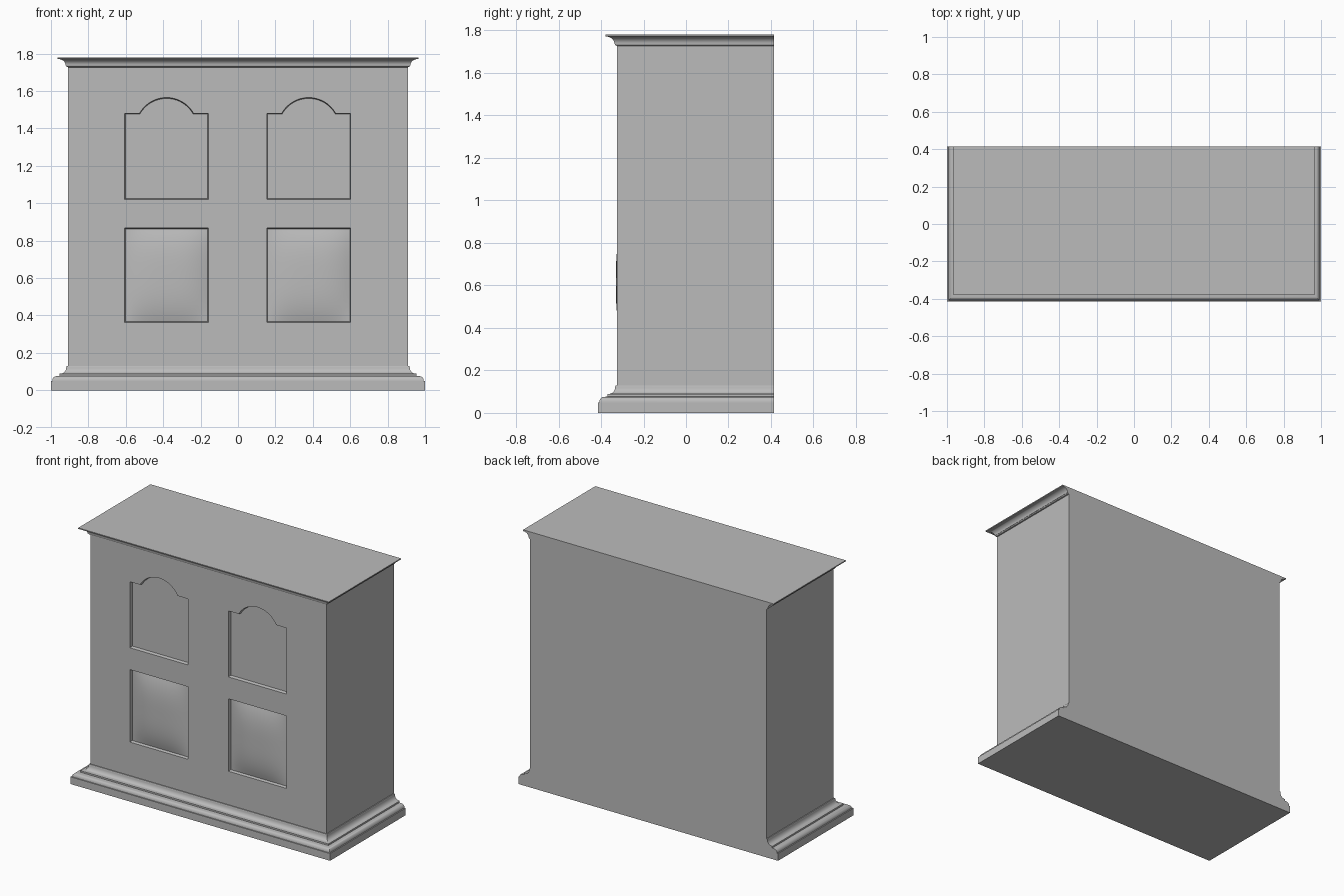
import bpy, bmesh
from math import sin, cos, pi

cube = bpy.data.objects.get("Cube")
if cube:
    bpy.data.objects.remove(cube)

HALF_W, FRONT, BACK = 0.91, -0.325, 0.415
RECESS = 0.022

grey = bpy.data.materials.new("plain grey")
grey.use_nodes = True
colour = (0.5, 0.5, 0.5, 1)
grey.diffuse_color = colour
grey.node_tree.nodes["Principled BSDF"].inputs["Base Color"].default_value = colour


def finish(name, bm):
    bmesh.ops.recalc_face_normals(bm, faces=bm.faces[:])
    mesh = bpy.data.meshes.new(name)
    bm.to_mesh(mesh)
    bm.free()
    mesh.materials.append(grey)
    obj = bpy.data.objects.new(name, mesh)
    bpy.context.collection.objects.link(obj)
    return obj


def smooth(obj):
    bpy.ops.object.select_all(action='DESELECT')
    obj.select_set(True)
    bpy.context.view_layer.objects.active = obj
    bpy.ops.object.shade_smooth_by_angle()


def skin(name, rings):
    """Closed solid through a stack of equal-length point rings."""
    bm = bmesh.new()
    rows = [[bm.verts.new(p) for p in ring] for ring in rings]
    n = len(rows[0])
    for a, b in zip(rows, rows[1:]):
        for i in range(n):
            j = (i + 1) % n
            bm.faces.new((a[i], a[j], b[j], b[i]))
    bm.faces.new(rows[0])
    bm.faces.new(rows[-1])
    return finish(name, bm)


def moulding(name, profile):
    """Profile of (overhang, height) mitred round the front and sides, flush at the back."""
    rings = []
    for out, z in profile:
        x, y = HALF_W + out, FRONT - out
        rings.append([(-x, y, z), (x, y, z), (x, BACK, z), (-x, BACK, z)])
    return skin(name, rings)


def arc(cx, cz, rx, rz, start, end, steps=8):
    angles = [start + (end - start) * i / steps for i in range(steps + 1)]
    return [(cx + rx * cos(a), cz + rz * sin(a)) for a in angles]


# Plinth: flat foot, rounded shoulder, fillet and cove
smooth(moulding("base_moulding",
                [(0.09, 0), (0.09, 0.05)]
                + arc(0.063, 0.05, 0.02, 0.025, 0, pi / 2)
                + [(0.045, 0.077), (0.045, 0.088), (0.034, 0.09)]
                + arc(0.034, 0.125, 0.026, 0.035, 1.5 * pi, pi)
                + [(0.006, 0.13), (0, 0.13)]))

# Cornice: small bead, cove and thin top edge
smooth(moulding("cornice",
                [(0, 1.727), (0.007, 1.73), (0.01, 1.737)]
                + arc(0.05, 1.737, 0.038, 0.034, pi, pi / 2)
                + [(0.055, 1.773), (0.055, 1.78)]))

# Carcass
body = moulding("cabinet_body", [(0, 0.13), (0, 1.727)])


def cutter(outline):
    """Slightly tapered plug for a recessed door panel."""
    cx = sum(p[0] for p in outline) / len(outline)
    zs = [p[1] for p in outline]
    cz = (min(zs) + max(zs)) / 2
    rings = []
    for depth in (-0.02, RECESS):
        s = 1 - 0.8 * depth
        rings.append([(cx + (x - cx) * s, FRONT + depth, cz + (z - cz) * s)
                      for x, z in outline])
    return skin("panel_cutter", rings)


def cut(obj, tool):
    mod = obj.modifiers.new("recess", 'BOOLEAN')
    mod.operation = 'DIFFERENCE'
    mod.solver = 'EXACT'
    mod.object = tool
    bpy.context.view_layer.update()
    graph = bpy.context.evaluated_depsgraph_get()
    mesh = bpy.data.meshes.new_from_object(obj.evaluated_get(graph))
    obj.modifiers.clear()
    obj.data = mesh
    bpy.data.objects.remove(tool)


def pillow(name, cx, cz, half_w, half_h, n=20):
    """Softly bulging raised field inside a square recess."""
    bm = bmesh.new()
    bmesh.ops.create_grid(bm, x_segments=n, y_segments=n, size=1)
    for v in bm.verts:
        u, w = v.co.x, v.co.y
        bulge = 0.026 * (1 - abs(u) ** 3) * (1 - abs(w) ** 3)
        v.co = (cx + u * half_w, FRONT + RECESS - 0.001 - bulge, cz + w * half_h)
    obj = finish(name, bm)
    # Open sheet: make sure it faces forward
    if obj.data.polygons[0].normal.y > 0:
        obj.data.flip_normals()
    smooth(obj)


# Two columns of door panels: arched above, square and raised below
PANEL_W = 0.224
for side, cx in (("right", -0.382), ("left", 0.378)):
    lo, hi = cx - PANEL_W, cx + PANEL_W
    arch = arc(cx, 1.399, 0.166, 0.166, pi / 2 - 1.063, pi / 2 + 1.063, 24)
    cut(body, cutter([(lo, 1.02), (hi, 1.02), (hi, 1.48)] + arch + [(lo, 1.48)]))
    cut(body, cutter([(lo, 0.363), (hi, 0.363), (hi, 0.868), (lo, 0.868)]))
    pillow(side + "_lower_panel", cx, 0.6155, PANEL_W - 0.004, 0.248)
smooth(body)
